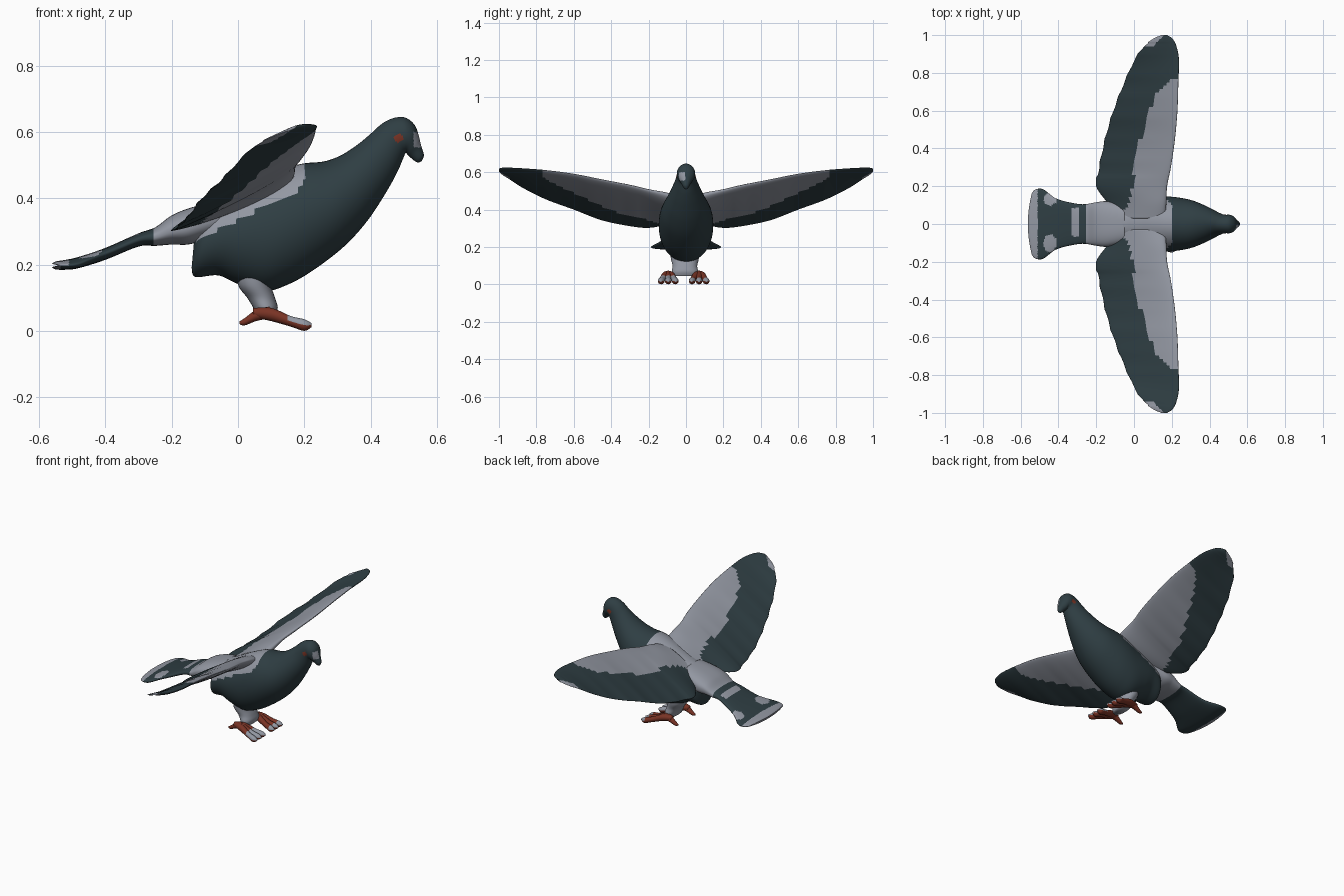
import bpy, bmesh, math
from mathutils import Vector

if "Cube" in bpy.data.objects:
    bpy.data.objects.remove(bpy.data.objects["Cube"])

# Flat colours
def material(name, col):
    m = bpy.data.materials.new(name)
    m.diffuse_color = (*col, 1)
    m.use_nodes = True
    m.node_tree.nodes["Principled BSDF"].inputs["Base Color"].default_value = m.diffuse_color
    return m

MATS = [material("dark_slate", (0.028, 0.048, 0.056)),
        material("light_grey", (0.29, 0.31, 0.36)),
        material("rust_red", (0.19, 0.033, 0.018))]
DARK, LIGHT, RED = 0, 1, 2


def spline(rows, n):
    """Smooth in-between rows through the given stations."""
    out = []
    for i in range(len(rows) - 1):
        p0, p1 = rows[max(i - 1, 0)], rows[i]
        p2, p3 = rows[i + 1], rows[min(i + 2, len(rows) - 1)]
        for k in range(n):
            t = k / n
            out.append([0.5 * (2 * b + (c - a) * t + (2 * a - 5 * b + 4 * c - d) * t * t
                               + (3 * b - a - 3 * c + d) * t ** 3)
                        for a, b, c, d in zip(p0, p1, p2, p3)])
    return out + [list(rows[-1])]


def loft(name, rings, rule):
    """Skin rings of points, cap the ends and colour each face by a rule."""
    bm = bmesh.new()
    vs = [[bm.verts.new(p) for p in r] for r in rings]
    n = len(vs[0])
    for a, b in zip(vs, vs[1:]):
        for i in range(n):
            j = (i + 1) % n
            bm.faces.new((a[i], a[j], b[j], b[i]))
    bm.faces.new(vs[0])
    bm.faces.new(vs[-1])
    bmesh.ops.recalc_face_normals(bm, faces=bm.faces)
    for f in bm.faces:
        f.smooth = True
        f.material_index = rule(f.calc_center_median(), f.normal)
    me = bpy.data.meshes.new(name)
    bm.to_mesh(me)
    bm.free()
    for m in MATS:
        me.materials.append(m)
    ob = bpy.data.objects.new(name, me)
    bpy.context.collection.objects.link(ob)
    return ob


def angles(n):
    return [2 * math.pi * i / n for i in range(n)]


def power(v, e):
    return math.copysign(abs(v) ** e, v)


def lerp_table(table, v):
    for (a, fa), (b, fb) in zip(table, table[1:]):
        if v <= b:
            return fa + (fb - fa) * max(0, (v - a) / (b - a))
    return table[-1][1]


# Body, neck, head and beak: top x, top z, bottom x, bottom z, half width
BODY = [(-.13, .30, -.14, .19, .05), (-.10, .37, -.128, .163, .10),
        (-.03, .405, -.06, .168, .122), (.03, .435, .0, .142, .134),
        (.09, .467, .08, .12, .142), (.15, .493, .15, .14, .146),
        (.20, .506, .225, .182, .143), (.26, .512, .32, .255, .13),
        (.31, .53, .39, .332, .108), (.36, .562, .445, .415, .082),
        (.40, .595, .48, .478, .062), (.435, .626, .497, .517, .052),
        (.47, .643, .503, .532, .049), (.505, .644, .506, .537, .049),
        (.533, .622, .508, .537, .044), (.546, .588, .512, .532, .035),
        (.552, .562, .52, .524, .025), (.561, .532, .535, .512, .015),
        (.555, .513, .545, .508, .005)]


def body_rule(c, n):
    if math.hypot(c.x - .485, c.z - .582) < .014 and abs(n.y) > .5:
        return RED                                    # eyes
    if c.x > .53 and .555 < c.z < .6 and -.05 < c.y < -.005:
        return LIGHT                                  # beak patch
    if c.x < .2 and c.z > .335 + .5 * c.x:
        return LIGHT                                  # pale back
    return DARK


rings = []
for tx, tz, bx, bz, w in spline(BODY, 7):
    top, bot = Vector((tx, 0, tz)), Vector((bx, 0, bz))
    mid, half = (top + bot) / 2, (top - bot) / 2
    rings.append([mid + half * math.cos(a) + Vector((0, w * math.sin(a), 0)) for a in angles(48)])
loft("body", rings, body_rule)

# Wings: span y, leading x, z, trailing x, z, half thickness
WING = [(.03, .165, .46, -.10, .345, .035), (.11, .17, .485, -.14, .32, .035),
        (.2, .175, .505, -.2, .303, .028), (.3, .195, .53, -.188, .312, .024),
        (.45, .217, .56, -.157, .343, .02), (.6, .23, .59, -.113, .40, .017),
        (.75, .235, .61, -.055, .455, .014), (.87, .238, .619, .0, .515, .012),
        (.94, .225, .622, .05, .56, .011), (.98, .205, .622, .1, .585, .009),
        (1.0, .175, .618, .145, .603, .004)]
PALE_TOP = [(0, -.1), (.12, -.02), (.2, -.01), (.4, .02), (.6, .08), (.7, .125), (.77, .2)]
PALE_UNDER = [(0, -.15), (.2, -.09), (.4, -.025), (.6, .08), (.7, .135), (.77, .2)]


def wing_rule(c, n):
    y = abs(c.y)
    if y > .94 and c.x < .12 + (y - .96):
        return LIGHT                                  # pale tip flecks
    edge = lerp_table(PALE_TOP if n.z > 0 else PALE_UNDER, y)
    return LIGHT if y < .77 and c.x > edge else DARK


for name, s in (("left_wing", 1), ("right_wing", -1)):
    rings = []
    for y, lx, lz, tx, tz, th in spline(WING, 8):
        if .25 < y < .96:                             # feather scallops
            tx += .006 * abs(math.sin(y * 28))
        lead, trail = Vector((lx, s * y, lz)), Vector((tx, s * y, tz))
        chord = trail - lead
        up = Vector((chord.z, 0, -chord.x)).normalized()
        ring = []
        for a in angles(48):
            c = (1 - math.cos(a)) / 2
            off = th * math.sin(a) * (1.2 - .75 * c)
            ring.append(lead + chord * c + up * off)
        rings.append(ring)
    loft(name, rings, wing_rule)

# Tail fan: x, centre z, half thickness, half width
TAIL = [(-.05, .345, .05, .10), (-.14, .318, .055, .12), (-.2, .305, .044, .115),
        (-.25, .285, .028, .106), (-.3, .275, .02, .107), (-.4, .233, .018, .13),
        (-.48, .207, .017, .174), (-.52, .2, .015, .187), (-.55, .198, .012, .182),
        (-.562, .198, .005, .165)]


def tail_rule(c, n):
    if c.x > -.255:
        return LIGHT
    if n.z < 0:
        return LIGHT if c.x < -.535 else DARK
    spot = min(math.hypot(c.x + .445, c.y - .13), math.hypot((c.x + .445), (c.y + .10) * .7))
    band = -.33 < c.x < -.29 and abs(c.y - .01) < .075
    return LIGHT if c.x < -.51 or spot < .034 or band else DARK


rings = []
for x, z, h, w in spline(TAIL, 9):
    k = .8 * min(1, max(0, (-x - .42) / .1))          # rounded fan end
    ring = []
    for a in angles(64):
        y = w * power(math.cos(a), .8)
        ring.append(Vector((x + k * y * y, y, z + h * power(math.sin(a), .8))))
    rings.append(ring)
loft("tail", rings, tail_rule)

# Joined leg feathers: z, centre x, half depth, half width
LEGS = [(.2, .05, .05, .08), (.14, .05, .05, .075), (.1, .07, .042, .066),
        (.07, .083, .037, .07), (.045, .085, .028, .066)]
loft("legs", [[Vector((cx + hx * math.cos(a), hy * power(math.sin(a), .8) - .006, z))
               for a in angles(32)] for z, cx, hx, hy in spline(LEGS, 5)],
     lambda c, n: LIGHT)


# Toes: x, y, z, radius along each toe
def toe(name, rows, tip_x):
    loft(name, [[Vector((x, y + r * math.cos(a), z + r * math.sin(a))) for a in angles(16)]
                for x, y, z, r in spline(rows, 5)],
         lambda c, n: LIGHT if c.x > tip_x and n.z > -.1 else RED)


for side, y in (("left", .07), ("right", -.095)):
    for i, d in enumerate((-.038, 0, .038)):
        toe(f"{side}_front_toe_{i + 1}",
            [(.045, y, .055, .014), (.1, y + .35 * d, .05, .02), (.16, y + .8 * d, .029, .016),
             (.2, y + d, .018, .0175), (.222, y + 1.05 * d, .018, .006)],
            .19 if side == "left" else .15)
    toe(f"{side}_back_toe",
        [(.095, y, .056, .018), (.055, y, .047, .017), (.02, y, .028, .011), (.004, y, .025, .004)], 9)
